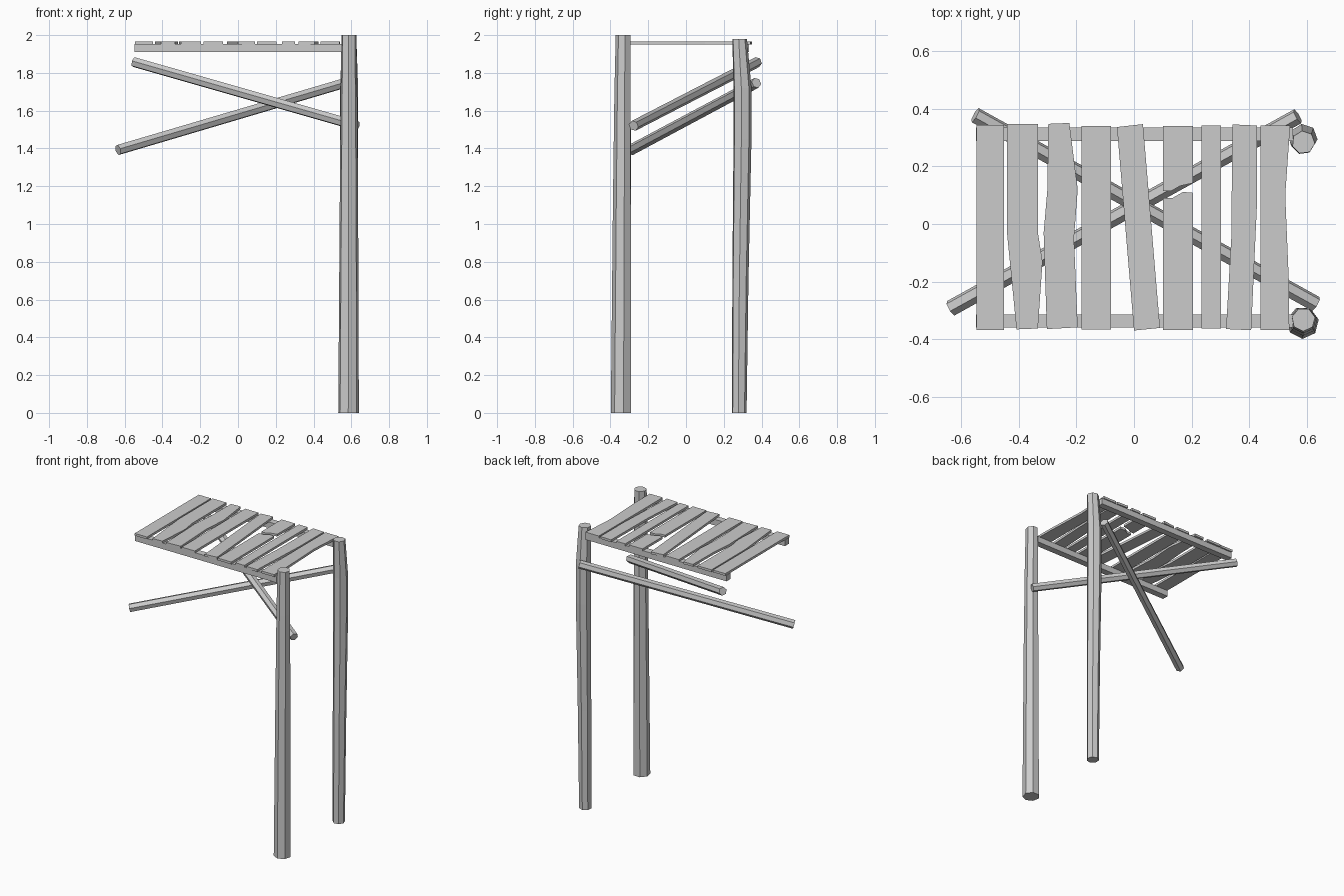
import bpy, bmesh, math
from mathutils import Vector


def finish(bm, name):
    bmesh.ops.recalc_face_normals(bm, faces=bm.faces)
    me = bpy.data.meshes.new(name)
    bm.to_mesh(me)
    bm.free()
    ob = bpy.data.objects.new(name, me)
    bpy.context.collection.objects.link(ob)
    return ob


def pole(name, rings, sides, turn=0.0):
    """Faceted log through rings of (x, y, z, radius)."""
    bm = bmesh.new()
    pts = [Vector(r[:3]) for r in rings]
    rot = (pts[-1] - pts[0]).normalized()
    if abs(rot.z) > 0.9:
        u, v = Vector((1, 0, 0)), Vector((0, 1, 0))
    else:
        u = rot.cross(Vector((0, 0, 1))).normalized()
        v = u.cross(rot)
    loops = []
    for p, r in zip(pts, rings):
        loops.append([bm.verts.new(p + r[3] * (u * math.cos(a) + v * math.sin(a)))
                      for a in (turn + math.tau * i / sides for i in range(sides))])
    for lo, hi in zip(loops, loops[1:]):
        for i in range(sides):
            j = (i + 1) % sides
            bm.faces.new((lo[i], lo[j], hi[j], hi[i]))
    bm.faces.new(loops[0])
    bm.faces.new(loops[-1])
    return finish(bm, name)


def plank(name, outline, z0, z1):
    """Flat outline extruded from z0 to z1."""
    bm = bmesh.new()
    f = bm.faces.new([bm.verts.new((x, y, z0)) for x, y in outline])
    ext = bmesh.ops.extrude_face_region(bm, geom=[f])["geom"]
    up = [g for g in ext if isinstance(g, bmesh.types.BMVert)]
    bmesh.ops.translate(bm, verts=up, vec=(0, 0, z1 - z0))
    return finish(bm, name)


# uneven upright posts
pole("front_post", [(0.585, -0.342, 0, 0.056), (0.587, -0.337, 1.1, 0.050),
                    (0.587, -0.334, 1.7, 0.045), (0.587, -0.331, 2.0, 0.041)], 7, 0.2)
pole("back_post", [(0.585, 0.281, 0, 0.040), (0.586, 0.287, 0.7, 0.044),
                   (0.587, 0.298, 1.45, 0.049), (0.587, 0.298, 1.72, 0.049),
                   (0.587, 0.283, 1.98, 0.040)], 7, -0.1)

# crossed braces
pole("low_brace", [(-0.635, -0.292, 1.392, 0.029), (0.567, 0.373, 1.747, 0.028)], 6, 0.25)
pole("high_brace", [(-0.55, 0.377, 1.857, 0.028), (0.63, -0.277, 1.52, 0.028)], 6, 0.25)

# rails under the slats
for name, y in (("front_rail", -0.336), ("back_rail", 0.311)):
    plank(name, [(-0.548, y - 0.023), (0.55, y - 0.023), (0.55, y + 0.023), (-0.548, y + 0.023)],
          1.91, 1.952)

# weathered slats, outlines in plan
slats = [
    [(-0.545, -0.367), (-0.45, -0.367), (-0.45, 0.343), (-0.545, 0.343)],
    [(-0.407, -0.365), (-0.333, -0.362), (-0.317, -0.13), (-0.333, -0.03),
     (-0.333, 0.347), (-0.44, 0.347), (-0.44, -0.03)],
    [(-0.302, -0.364), (-0.195, -0.358), (-0.208, -0.05), (-0.195, 0.12),
     (-0.224, 0.35), (-0.297, 0.347), (-0.3, 0.12), (-0.313, -0.03)],
    [(-0.182, -0.365), (-0.08, -0.365), (-0.08, 0.34), (-0.182, 0.34)],
    [(0.0, -0.369), (0.09, -0.36), (0.031, 0.346), (-0.059, 0.336)],
    [(0.1, -0.368), (0.205, -0.368), (0.205, 0.108), (0.17, 0.111), (0.133, 0.09), (0.1, 0.09)],
    [(0.1, 0.115), (0.13, 0.115), (0.16, 0.132), (0.205, 0.142), (0.205, 0.34), (0.1, 0.34)],
    [(0.233, -0.362), (0.302, -0.362), (0.302, 0.341), (0.233, 0.341)],
    [(0.319, -0.364), (0.406, -0.368), (0.427, 0.09), (0.427, 0.341), (0.341, 0.345), (0.337, -0.05)],
    [(0.438, -0.367), (0.538, -0.367), (0.537, -0.21), (0.524, 0.1), (0.541, 0.341), (0.438, 0.341)],
]
for i, outline in enumerate(slats):
    plank(f"slat_{i + 1}", outline, 1.951, 1.967)
